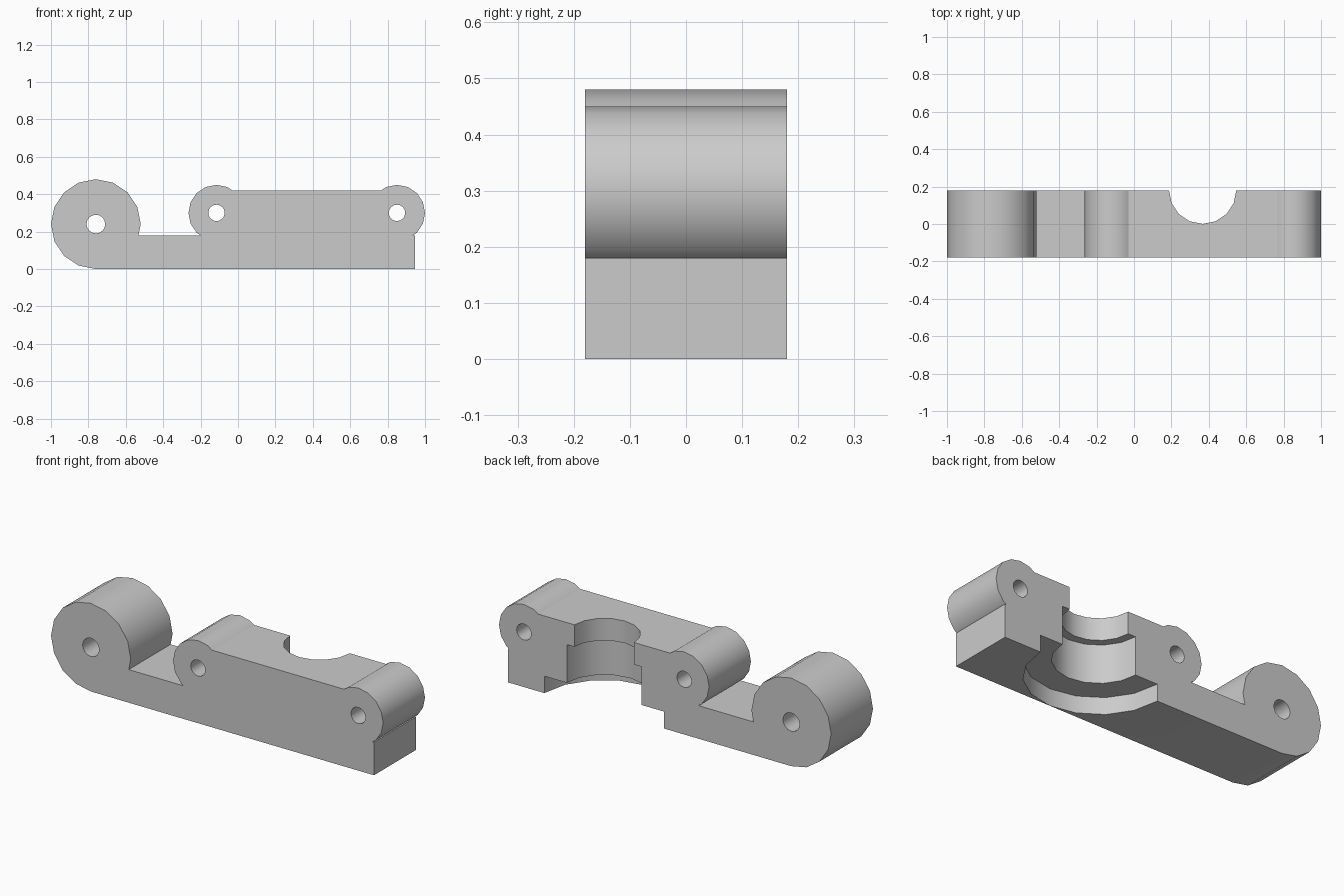
import bpy, bmesh, math
from mathutils import Matrix

if "Cube" in bpy.data.objects:
    bpy.data.objects.remove(bpy.data.objects["Cube"])

HALF = 0.18            # half thickness in y
SIDES = 16
BIG, LEFT, RIGHT = (-0.76, 0.24), (-0.115, 0.30), (0.85, 0.30)

grey = bpy.data.materials.new("plain_grey")
grey.use_nodes = True
grey.diffuse_color = (0.6, 0.6, 0.6, 1)
grey.node_tree.nodes["Principled BSDF"].inputs["Base Color"].default_value = (0.6, 0.6, 0.6, 1)


def make_object(name, bm):
    bmesh.ops.recalc_face_normals(bm, faces=bm.faces)
    mesh = bpy.data.meshes.new(name)
    bm.to_mesh(mesh)
    bm.free()
    mesh.materials.append(grey)
    obj = bpy.data.objects.new(name, mesh)
    bpy.context.collection.objects.link(obj)
    return obj


def arc(centre, r, first, last):
    """Corners of a regular polygon, counted in steps from +x."""
    step = 2 * math.pi / SIDES
    return [(centre[0] + r * math.cos(k * step), centre[1] + r * math.sin(k * step))
            for k in range(first, last + 1)]


# Side profile: flat foot, raised block and three rounded lugs
outline = [(0.945, 0), (0.945, 0.18), (0.936, 0.18)]
outline += arc(RIGHT, 0.15, -2, 5) + [(0.765, 0.42), (-0.03, 0.42)]
outline += arc(LEFT, 0.15, 3, 10) + [(-0.201, 0.18), (-0.532, 0.18)]
outline += arc(BIG, 0.24, 0, 12)

bm = bmesh.new()
face = bm.faces.new([bm.verts.new((x, -HALF, z)) for x, z in outline])
extruded = bmesh.ops.extrude_face_region(bm, geom=[face])["geom"]
bmesh.ops.translate(bm, vec=(0, 2 * HALF, 0),
                    verts=[v for v in extruded if isinstance(v, bmesh.types.BMVert)])
bracket = make_object("hinge_bracket", bm)

# Cutters: pin holes through the lugs
cutters = []
for name, centre, r in (("big_lug_hole", BIG, 0.05), ("left_lug_hole", LEFT, 0.044),
                        ("right_lug_hole", RIGHT, 0.044)):
    bm = bmesh.new()
    bmesh.ops.create_cone(bm, cap_ends=True, segments=SIDES, radius1=r, radius2=r, depth=1,
                          matrix=Matrix.Translation((centre[0], 0, centre[1]))
                          @ Matrix.Rotation(math.pi / 2, 4, "X"))
    cutters.append(make_object(name, bm))

# Cutter: stepped round seat in the back, wide at the bottom
steps = [(0, -0.1), (0.36, -0.1), (0.36, 0.092), (0.225, 0.092),
         (0.225, 0.30), (0.18, 0.30), (0.18, 0.6), (0, 0.6)]
bm = bmesh.new()
ring = [bm.verts.new((r, 0, z)) for r, z in steps]
edges = [bm.edges.new(pair) for pair in zip(ring, ring[1:])]
bmesh.ops.spin(bm, geom=ring + edges, cent=(0, 0, 0), axis=(0, 0, 1),
               angle=2 * math.pi, steps=SIDES, use_duplicate=False)
bmesh.ops.remove_doubles(bm, verts=bm.verts, dist=0.0001)
bmesh.ops.translate(bm, vec=(0.367, HALF + 0.0005, 0), verts=bm.verts)
cutters.append(make_object("stepped_seat_cutter", bm))

for cutter in cutters:
    mod = bracket.modifiers.new(cutter.name, "BOOLEAN")
    mod.operation, mod.solver, mod.object = "DIFFERENCE", "EXACT", cutter
    cutter.hide_render = True
    cutter.hide_viewport = False

# Apply the cuts and drop the cutters
bpy.context.view_layer.objects.active = bracket
for o in bpy.context.selected_objects:
    o.select_set(False)
bracket.select_set(True)
for mod in list(bracket.modifiers):
    bpy.ops.object.modifier_apply(modifier=mod.name)
for cutter in cutters:
    bpy.data.objects.remove(cutter)
bpy.ops.object.shade_smooth_by_angle(angle=math.radians(30))
